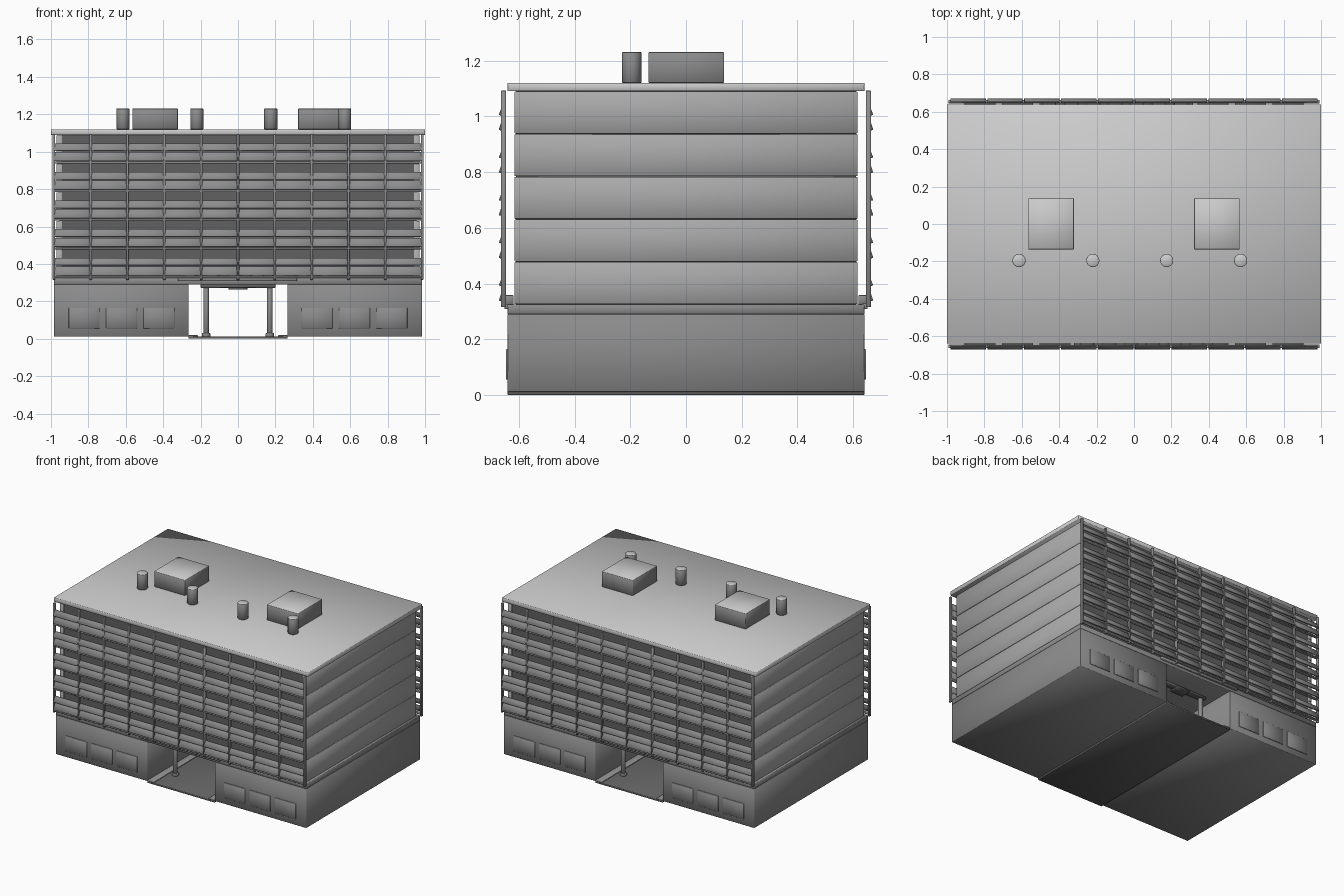
import bpy, bmesh
from mathutils import Matrix, Vector

if "Cube" in bpy.data.objects:
    bpy.data.objects.remove(bpy.data.objects["Cube"])


def material(name, v):
    m = bpy.data.materials.new(name)
    m.diffuse_color = (v, v, v, 1)
    m.use_nodes = True
    m.node_tree.nodes["Principled BSDF"].inputs["Base Color"].default_value = m.diffuse_color
    return m


ROOF = material("pale_roof", 0.8)
PANEL = material("panel_grey", 0.40)
WALL = material("wall_grey", 0.26)
LOUVRE = material("louvre_grey", 0.27)
DARK = material("dark_glazing", 0.12)


def finish(name, bm, mat, bevel, top=None):
    """Soften the edges, shade smooth, and colour (top: other colour for upward faces)."""
    bmesh.ops.recalc_face_normals(bm, faces=bm.faces)
    if bevel:
        edges = [e for e in bm.edges if e.calc_face_angle(0) > 0.6]
        bmesh.ops.bevel(bm, geom=edges, offset=bevel, segments=1, affect='EDGES', clamp_overlap=True)
    bm.normal_update()
    for f in bm.faces:
        f.smooth = bool(bevel)
        f.material_index = int(top is not None and f.normal.z > 0.9)
    me = bpy.data.meshes.new(name)
    bm.to_mesh(me)
    bm.free()
    me.materials.append(mat)
    if top:
        me.materials.append(top)
    ob = bpy.data.objects.new(name, me)
    bpy.context.collection.objects.link(ob)


def boxes(name, mat, items, bevel=0.002, top=None):
    """One object from boxes given as (x0, x1, y0, y1, z0, z1)."""
    bm = bmesh.new()
    for x0, x1, y0, y1, z0, z1 in items:
        c = Vector(((x0 + x1) / 2, (y0 + y1) / 2, (z0 + z1) / 2))
        size = (abs(x1 - x0), abs(y1 - y0), abs(z1 - z0), 1)
        bmesh.ops.create_cube(bm, size=1, matrix=Matrix.Translation(c) @ Matrix.Diagonal(size))
    finish(name, bm, mat, bevel, top)


def cylinders(name, mat, items, top=None):
    """One object from upright cylinders given as (x, y, radius, z0, z1)."""
    bm = bmesh.new()
    for x, y, r, z0, z1 in items:
        bmesh.ops.create_cone(bm, cap_ends=True, segments=24, radius1=r, radius2=r,
                              depth=z1 - z0, matrix=Matrix.Translation((x, y, (z0 + z1) / 2)))
    finish(name, bm, mat, 0.002, top)


def prisms(name, mat, items):
    """One object from y-z profiles extruded along x: (x0, x1, profile)."""
    bm = bmesh.new()
    for x0, x1, prof in items:
        f = bm.faces.new([bm.verts.new((x0, y, z)) for y, z in prof])
        g = bmesh.ops.extrude_face_region(bm, geom=[f])
        bmesh.ops.translate(bm, vec=(x1 - x0, 0, 0),
                            verts=[v for v in g["geom"] if isinstance(v, bmesh.types.BMVert)])
    finish(name, bm, mat, 0.001)


SIDES = (-1, 1)
BAYS, FLOORS = 10, 5
Z0, FH, BW = 0.325, 0.153, 0.197
X0 = -0.985

# Ground storey: passage floor, two wings, band above
boxes("passage_floor", DARK, [(-0.265, 0.265, -0.64, 0.64, 0, 0.013)])
boxes("ground_wings", WALL, [(s * 0.265, s * 0.985, -0.64, 0.64, 0.012, 0.29) for s in SIDES])
boxes("band", WALL, [(-0.985, 0.985, -0.64, 0.64, 0.29, Z0)])
boxes("wing_windows", WALL, [(s * (0.34 + 0.2 * i), s * (0.505 + 0.2 * i), t * 0.63, t * 0.646, 0.055, 0.165)
                             for s in SIDES for t in SIDES for i in range(3)])

# Passage: kerbs, columns, beams and ceiling lamps
boxes("passage_kerbs", WALL, [(s * 0.215, s * 0.265, -0.64, 0.64, 0.01, 0.019) for s in SIDES])
spots = [(s * 0.17, t * 0.46) for s in SIDES for t in SIDES]
cylinders("columns", WALL, [(x, y, 0.015, 0.01, 0.29) for x, y in spots])
cylinders("column_bases", WALL, [(x, y, 0.023, 0.01, 0.03) for x, y in spots])
boxes("passage_beams", DARK, [(-0.2, 0.2, t * 0.44, t * 0.48, 0.272, 0.292) for t in SIDES])
boxes("ceiling_lamps", DARK, [(-0.05, 0.05, t * 0.42, t * 0.5, 0.262, 0.275) for t in SIDES])

# Entrance canopy strips with a row of plain blocks, turned half round at the back
boxes("canopy", WALL, [(-0.32, 0.315, t * 0.63, t * 0.652, 0.308, 0.328) for t in SIDES])
boxes("canopy_blocks", WALL, [(-t * (-0.29 + 0.118 * i), -t * (-0.215 + 0.118 * i),
                               t * 0.618, t * 0.65, Z0, 0.358) for t in SIDES for i in range(7)])

# Upper storeys: glazed core and end cladding panels
boxes("upper_core", DARK, [(-0.955, 0.955, -0.61, 0.61, Z0, 1.09)], bevel=0)
boxes("end_panels", PANEL, [(s * 0.94, s * 0.97, -0.615, 0.615, Z0 + FH * k + 0.001, Z0 + FH * (k + 1) - 0.001)
                            for s in SIDES for k in range(FLOORS)])

# Facade screens: fins, ledges and tilted louvres
boxes("facade_fins", LOUVRE, [(X0 + BW * i - 0.007, X0 + BW * i + 0.007, t * 0.645, t * 0.664, Z0 - 0.01, 1.092)
                              for t in SIDES for i in range(BAYS + 1)])
boxes("facade_ledges", LOUVRE, [(-0.985, 0.985, t * 0.645, t * 0.664, Z0 + FH * k, Z0 + FH * k + 0.011)
                                for t in SIDES for k in range(FLOORS)])
louvres = []
for t in SIDES:
    for k in range(FLOORS):
        for dz, h in ((0.012, 0.05), (0.066, 0.042)):
            a = Z0 + FH * k + dz
            prof = [(t * 0.664, a), (t * 0.672, a + 0.002), (t * 0.656, a + h), (t * 0.648, a + h - 0.002)]
            louvres += [(X0 + BW * i + 0.004, X0 + BW * (i + 1) - 0.004, prof) for i in range(BAYS)]
prisms("facade_louvres", LOUVRE, louvres)

# Roof slab, plant rooms and vents
boxes("roof_slab", ROOF, [(-1, 1, -0.64, 0.64, 1.09, 1.12)])
boxes("plant_rooms", WALL, [(s * 0.322, s * 0.565, -0.135, 0.137, 1.12, 1.23) for s in SIDES], top=ROOF)
cylinders("roof_vents", WALL, [(-0.615 + 0.395 * i, -0.195, 0.035, 1.12, 1.23) for i in range(4)], top=ROOF)
